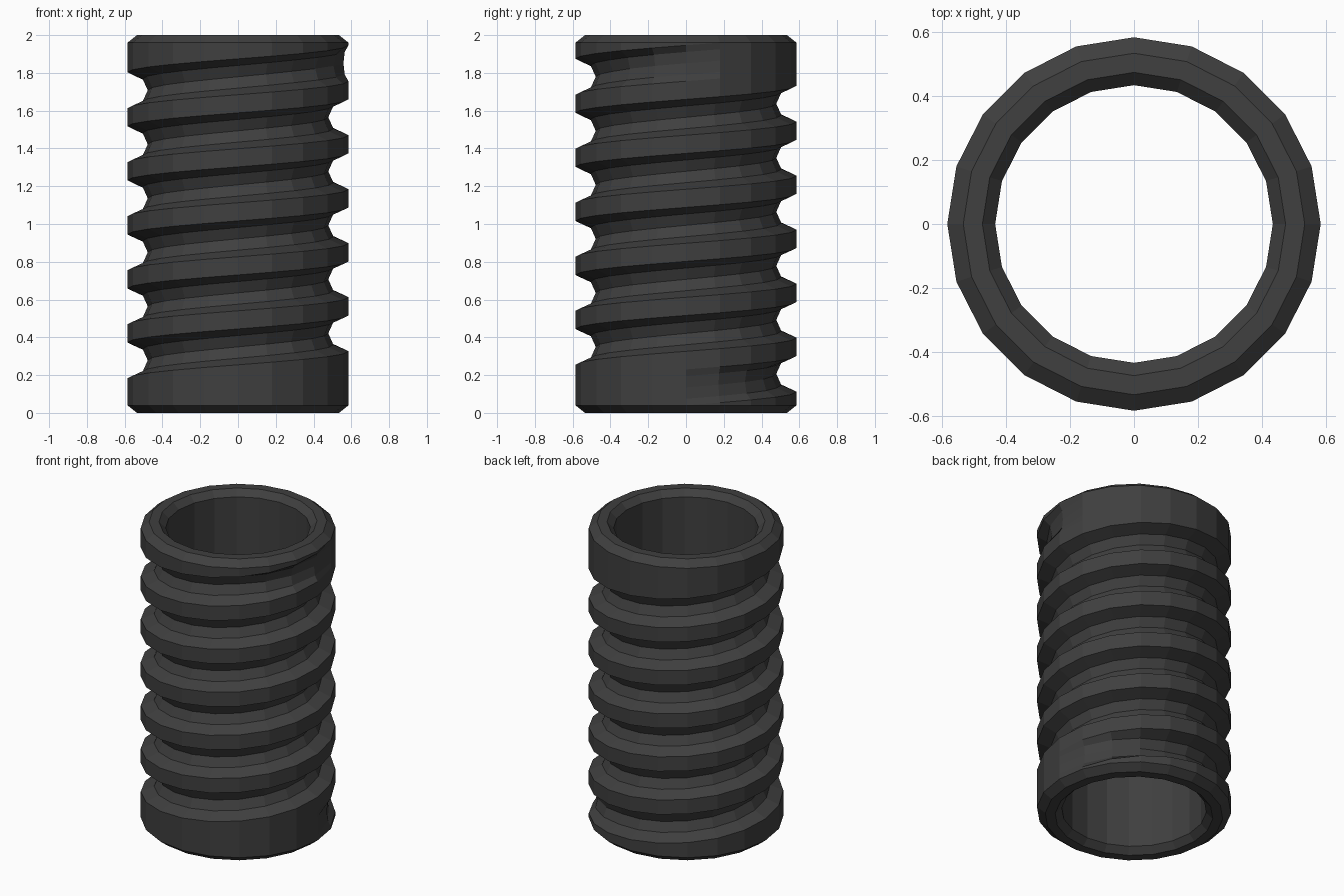
import bpy, bmesh
from math import cos, sin, pi

if "Cube" in bpy.data.objects:
    bpy.data.objects.remove(bpy.data.objects["Cube"])

SIDES = 20            # facets per turn
R_OUT = 0.585
Z0, PITCH = 0.04, 0.286
STEPS = 121           # groove length in facets
RAMP = 4              # facets for the groove to fade in and out
# groove cross-section: radius, height above lower edge
GROOVE = [(R_OUT, 0.0), (0.505, 0.035), (0.478, 0.095), (0.505, 0.155), (R_OUT, 0.19)]

bm = bmesh.new()


def vert(r, z, k):
    a = 2 * pi * k / SIDES
    return bm.verts.new((r * cos(a), r * sin(a), z))


def ring(r, z):
    return [vert(r, z, k) for k in range(SIDES)]


def face(*vs):
    # collapse coincident corners at the groove ends
    out = []
    for v in vs:
        if all((v.co - o.co).length > 1e-5 for o in out):
            out.append(v)
    if len(out) > 2:
        bm.faces.new(out)


# helical groove
rows = []
for k in range(STEPS + 1):
    f = min(1, k / RAMP, (STEPS - k) / RAMP)
    rows.append([vert(R_OUT + (r - R_OUT) * f, Z0 + PITCH * k / SIDES + dz, k)
                 for r, dz in GROOVE])
for a, b in zip(rows, rows[1:]):
    for j in range(len(GROOVE) - 1):
        face(a[j], b[j], b[j + 1], a[j + 1])

# thread crest between neighbouring turns
for k in range(STEPS - SIDES):
    face(rows[k][-1], rows[k + 1][-1], rows[k + SIDES + 1][0], rows[k + SIDES][0])

# plain collars at the bottom and the top
low, high = ring(R_OUT, Z0), ring(R_OUT, 1.96)
for k in range(SIDES):
    face(low[k], low[(k + 1) % SIDES], rows[k + 1][0], rows[k][0])
for k in range(STEPS - SIDES, STEPS):
    face(rows[k][-1], rows[k + 1][-1], high[(k + 1) % SIDES], high[k % SIDES])

# chamfered rims and bore
rings = [high] + [ring(r, z) for r, z in [(0.535, 2), (0.475, 2), (0.435, 1.96),
                                         (0.435, 0.04), (0.475, 0), (0.535, 0)]] + [low]
for a, b in zip(rings, rings[1:]):
    for k in range(SIDES):
        n = (k + 1) % SIDES
        face(a[k], a[n], b[n], b[k])

bmesh.ops.remove_doubles(bm, verts=bm.verts, dist=1e-5)
me = bpy.data.meshes.new("threaded_sleeve")
bm.to_mesh(me)
bm.free()
sleeve = bpy.data.objects.new("threaded_sleeve", me)
bpy.context.collection.objects.link(sleeve)

mat = bpy.data.materials.new("dark_metal")
mat.diffuse_color = (0.05, 0.05, 0.05, 1)
mat.use_nodes = True
mat.node_tree.nodes["Principled BSDF"].inputs["Base Color"].default_value = mat.diffuse_color
me.materials.append(mat)
